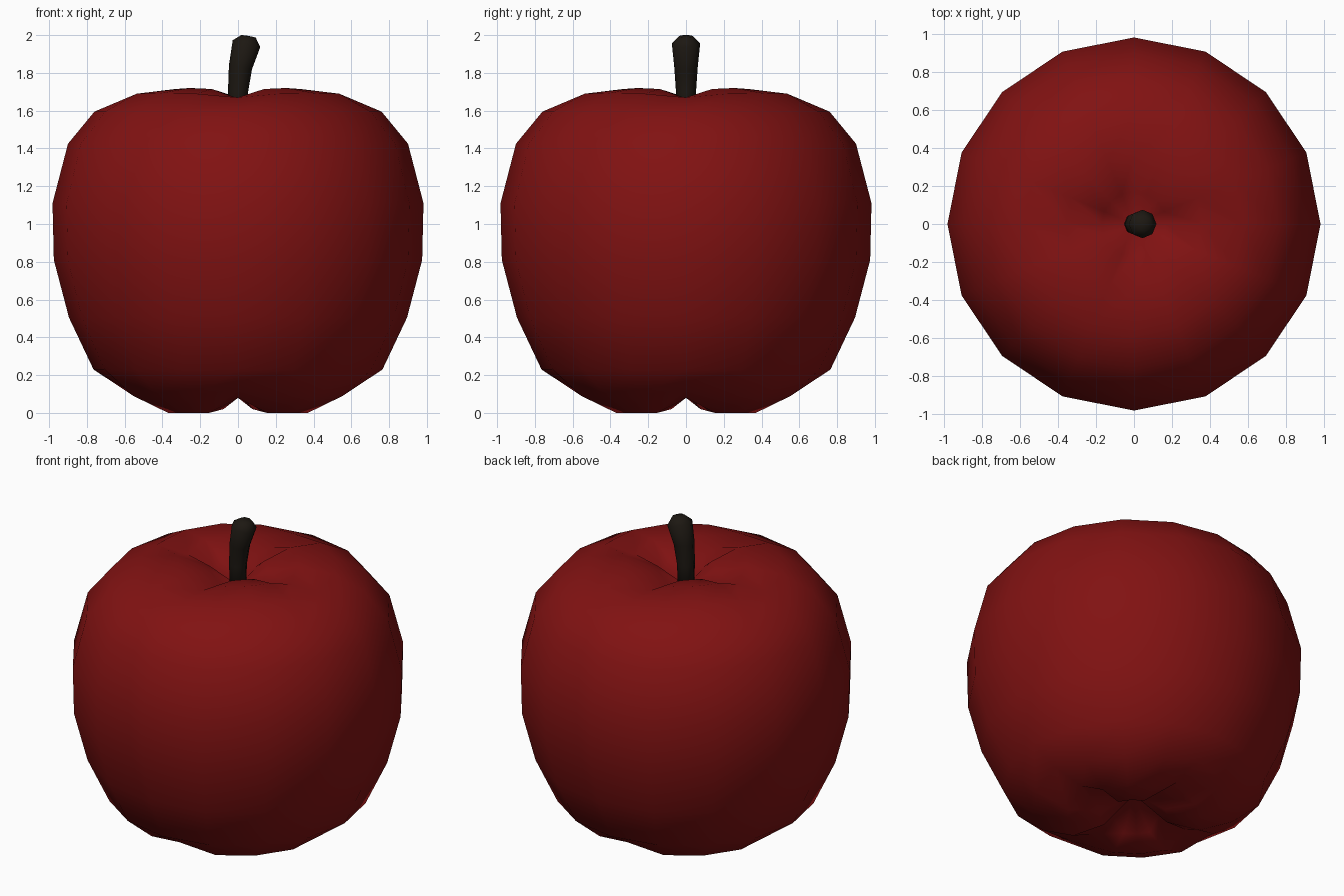
import bpy, bmesh, math
from mathutils import Vector

if "Cube" in bpy.data.objects:
    bpy.data.objects.remove(bpy.data.objects["Cube"])


def material(name, color):
    m = bpy.data.materials.new(name)
    m.diffuse_color = (*color, 1)
    m.use_nodes = True
    m.node_tree.nodes["Principled BSDF"].inputs["Base Color"].default_value = m.diffuse_color
    return m


def skin(name, start, rings, end, mat):
    """Closed smooth surface through rings of points, with a pole at each end."""
    bm = bmesh.new()
    loops = [[bm.verts.new(p) for p in ring] for ring in rings]
    n = len(loops[0])
    a, b = bm.verts.new(start), bm.verts.new(end)
    for i in range(n):
        j = (i + 1) % n
        bm.faces.new((a, loops[0][j], loops[0][i]))
        bm.faces.new((b, loops[-1][i], loops[-1][j]))
        for lo, hi in zip(loops, loops[1:]):
            bm.faces.new((lo[i], lo[j], hi[j], hi[i]))
    bmesh.ops.recalc_face_normals(bm, faces=bm.faces)
    for f in bm.faces:
        f.smooth = True
    me = bpy.data.meshes.new(name)
    bm.to_mesh(me)
    bm.free()
    me.materials.append(mat)
    ob = bpy.data.objects.new(name, me)
    bpy.context.collection.objects.link(ob)
    return ob


# Fruit: radius, height on the four lobes, height in the four creases
profile = [
    (0.20, 0.02, 0.12), (0.40, 0.00, 0.08), (0.60, 0.09, 0.13),
    (0.765, 0.23, 0.23), (0.895, 0.505, 0.505), (0.975, 0.81, 0.81),
    (0.982, 1.11, 1.11), (0.90, 1.425, 1.425), (0.76, 1.595, 1.595),
    (0.58, 1.692, 1.67), (0.36, 1.72, 1.665), (0.17, 1.675, 1.61),
]
crease = (1.0, 0.1, 0.0, 0.1)
fruit_rings = []
for r, lobe, dip in profile:
    ring = []
    for i in range(16):
        t = i * math.tau / 16
        w = crease[i % 4] if lobe > 1 else float(i % 4 == 0)
        ring.append((r * math.cos(t), r * math.sin(t), lobe + (dip - lobe) * w))
    fruit_rings.append(ring)
skin("fruit", (0, 0, 0.17), fruit_rings, (0, 0, 1.56),
     material("red_skin", (0.22, 0.006, 0.006)))

# Stem: centre x, centre z, radius, lean in degrees
stem_path = [(0, 1.50, 0.048, 0), (0, 1.70, 0.053, 3), (0.013, 1.83, 0.062, 10),
             (0.045, 1.955, 0.075, 14), (0.056, 1.994, 0.038, 10)]
stem_rings = []
for x, z, r, lean in stem_path:
    a = math.radians(lean)
    u, v = Vector((math.cos(a), 0, -math.sin(a))), Vector((0, 1, 0))
    stem_rings.append([Vector((x, 0, z)) + r * (math.cos(k * math.tau / 8) * u
                       + math.sin(k * math.tau / 8) * v) for k in range(8)])
skin("stem", (0, 0, 1.50), stem_rings, (0.056, 0, 1.996),
     material("dark_stem", (0.012, 0.009, 0.006)))
